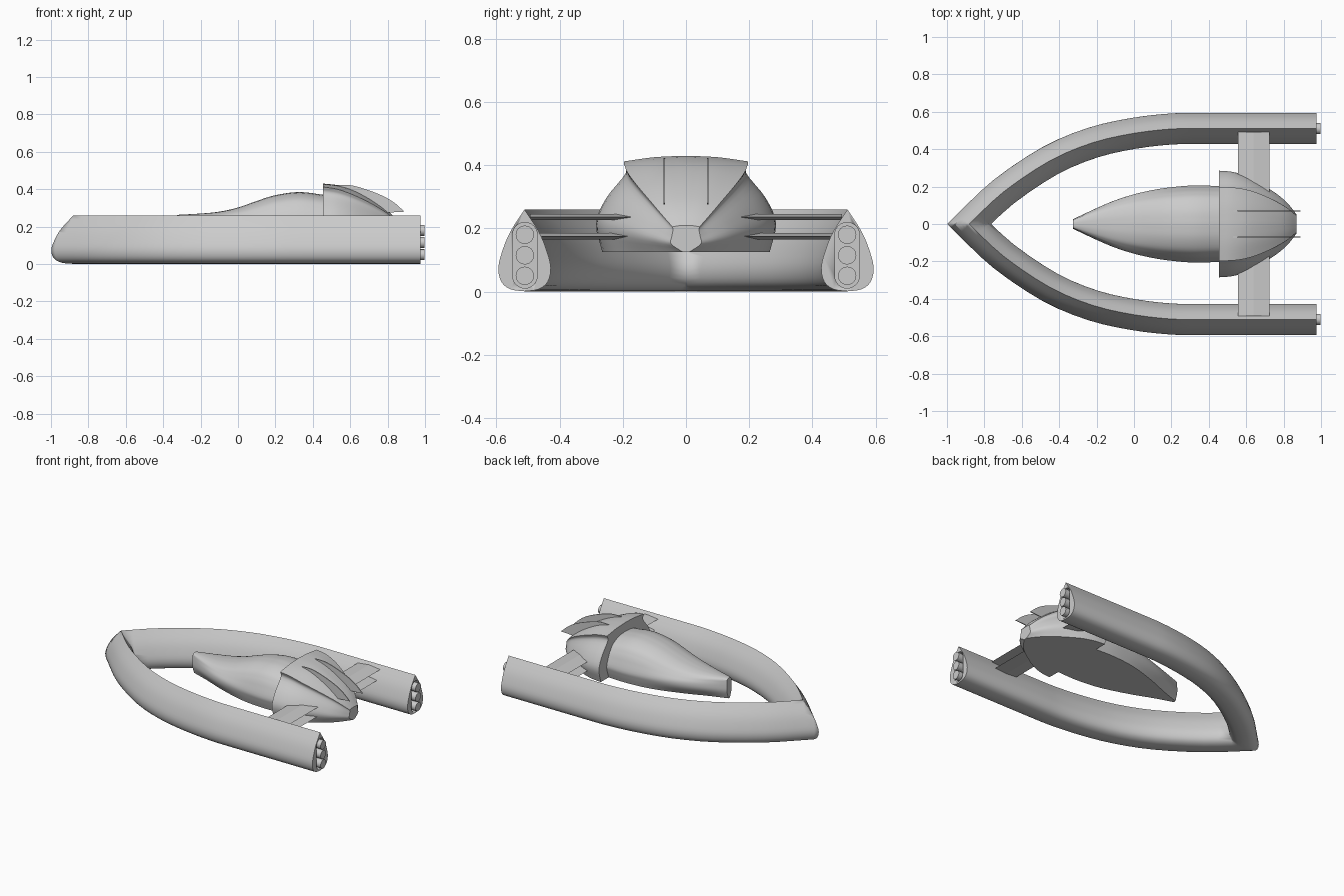
import bpy, bmesh, math
from mathutils import Vector

if "Cube" in bpy.data.objects:
    bpy.data.objects.remove(bpy.data.objects["Cube"])


def spline(pts, n):
    """Catmull-Rom through tuples, n steps per segment."""
    v = [Vector(p) for p in pts]
    v = [2 * v[0] - v[1]] + v + [2 * v[-1] - v[-2]]
    out = []
    for i in range(1, len(v) - 2):
        a, b, c, d = v[i - 1:i + 3]
        for k in range(n):
            t = k / n
            out.append(0.5 * (2 * b + (c - a) * t + (2 * a - 5 * b + 4 * c - d) * t**2
                              + (3 * b - a - 3 * c + d) * t**3))
    return out + [v[-2]]


def finish(name, bm, angle=35):
    bmesh.ops.recalc_face_normals(bm, faces=bm.faces)
    me = bpy.data.meshes.new(name)
    bm.to_mesh(me)
    bm.free()
    ob = bpy.data.objects.new(name, me)
    bpy.context.collection.objects.link(ob)
    bpy.ops.object.select_all(action='DESELECT')
    ob.select_set(True)
    bpy.context.view_layer.objects.active = ob
    bpy.ops.object.shade_smooth_by_angle(angle=math.radians(angle))
    return ob


def loft(rings):
    """Skin closed rings and cap both ends."""
    bm = bmesh.new()
    vs = [[bm.verts.new(p) for p in r] for r in rings]
    n = len(vs[0])
    for a, b in zip(vs, vs[1:]):
        for i in range(n):
            j = (i + 1) % n
            bm.faces.new((a[i], a[j], b[j], b[i]))
    bm.faces.new(vs[0])
    bm.faces.new(vs[-1])
    return bm


def prism(name, outline, y0, y1):
    """Extrude an (x, z) outline along y."""
    return finish(name, loft([[(x, y, z) for x, z in outline] for y in (y0, y1)]), 10)


def mirror(ob):
    m = ob.modifiers.new("mirror", 'MIRROR')
    m.use_axis = (False, True, False)
    m.merge_threshold = 0.0005
    return ob


def full_ring(x, half):
    """Half section from bottom (y > 0) to top centre, mirrored in y."""
    return [(x, p[0], p[1]) for p in half] + [(x, -p[0], p[1]) for p in half[-2::-1]]


# Swept side hulls meeting at the bow
right = [(0.045, 0.19), (0.07, 0.13), (0.083, 0.075), (0.073, 0.03), (0.043, 0.007), (0, 0.001)]
half = spline([(0, 0.26)] + right, 3)
section = [tuple(p) for p in half] + [(-p[0], p[1]) for p in half[-2:0:-1]]
path = spline([(-1.07, -0.2), (-0.98, -0.1), (-0.88, 0), (-0.7, 0.17), (-0.45, 0.338),
               (-0.22, 0.435), (0, 0.485), (0.2, 0.508), (0.35, 0.511)], 3)
path.append(Vector((0.975, 0.511)))
rings = []
for i, p in enumerate(path):
    t = (path[min(i + 1, len(path) - 1)] - path[max(i - 1, 0)]).normalized()
    if i >= len(path) - 2:
        t = Vector((1, 0))
    rings.append([(p.x - t.y * d, p.y + t.x * d, z) for d, z in section])
bm = loft(rings)
bmesh.ops.bisect_plane(bm, geom=bm.verts[:] + bm.edges[:] + bm.faces[:], dist=1e-5,
                       plane_co=(0, 0, 0), plane_no=(0, 1, 0), clear_inner=True)
hull = mirror(finish("side_hulls", bm))

# Engine recess in each stern face
slot = []
for k in range(26):
    a = math.pi * k / 12 if k < 13 else math.pi * (k - 1) / 12
    slot.append((0.51 + 0.039 * math.cos(a), (0.18 if k < 13 else 0.05) + 0.039 * math.sin(a)))
cutter = mirror(finish("engine_recess_cutter", loft([[(x, y, z) for y, z in slot] for x in (0.945, 1.05)])))
cutter.hide_render = True
cutter.hide_set(True)
cut = hull.modifiers.new("recess", 'BOOLEAN')
cut.object = cutter
cut.solver = 'EXACT'

# Engine nozzles
for side in (-1, 1):
    for z in (0.05, 0.115, 0.18):
        ring = [(0.51 * side + 0.029 * math.cos(k * math.pi / 12), z + 0.029 * math.sin(k * math.pi / 12))
                for k in range(24)]
        finish("engine_nozzle", loft([[(x, y, zz) for y, zz in ring] for x in (0.94, 0.998)]))

# Forward fuselage: x, half width, bottom half width, shoulder z, top z
rings = []
for x, w, b, s, t in spline([(-0.325, 0.025, 0.008, 0.255, 0.263), (-0.2, 0.083, 0.05, 0.248, 0.27),
                             (-0.1, 0.125, 0.09, 0.245, 0.28), (0, 0.157, 0.125, 0.25, 0.302),
                             (0.1, 0.18, 0.155, 0.265, 0.337), (0.2, 0.195, 0.175, 0.285, 0.368),
                             (0.33, 0.205, 0.185, 0.295, 0.385), (0.47, 0.2, 0.18, 0.285, 0.368)], 4):
    lower = spline([(b, 0.125), (w * 0.98, 0.175), (w, 0.215), (w * 0.86, s)], 4)
    upper = spline([(w * 0.86, s), (w * 0.68, s + (t - s) * 0.55), (w * 0.36, s + (t - s) * 0.9), (0, t)], 4)
    rings.append(full_ring(x, lower + upper[1:]))
finish("forward_fuselage", loft(rings))

# Rear shell with flared roof: x, half width, bottom half width, roof edge y, roof edge z, top z
rings = []
for x, w, b, c, e, t in spline([(0.455, 0.285, 0.265, 0.197, 0.412, 0.43), (0.53, 0.278, 0.255, 0.195, 0.4, 0.422),
                                (0.61, 0.252, 0.228, 0.182, 0.372, 0.4), (0.7, 0.203, 0.175, 0.15, 0.33, 0.355),
                                (0.78, 0.148, 0.118, 0.11, 0.283, 0.302), (0.83, 0.1, 0.065, 0.078, 0.245, 0.258),
                                (0.87, 0.047, 0.01, 0.043, 0.205, 0.21)], 4):
    h = e - 0.125
    lower = spline([(b, 0.125), (w, 0.125 + h * 0.32), (c + (w - c) * 0.62, 0.125 + h * 0.6),
                    (c - 0.006 * h / 0.287, 0.125 + h * 0.87), (c, e)], 4)
    upper = spline([(c, e), (c * 0.5, e + (t - e) * 0.75), (0, t)], 4)
    rings.append(full_ring(x, lower + upper[1:]))
finish("rear_shell", loft(rings))

# Twin roof fins
top = [tuple(p) for p in spline([(0.53, 0.422), (0.62, 0.418), (0.75, 0.375), (0.83, 0.332), (0.89, 0.28)], 4)]
for side in (-1, 1):
    prism("roof_fin", top + [(0.8, 0.275), (0.7, 0.33), (0.6, 0.375)], side * 0.069 - 0.003, side * 0.069 + 0.003)

# Paired struts joining the fuselage to the hulls
for side in (-1, 1):
    for z in (0.175, 0.236):
        prism("hull_strut", [(0.555, z), (0.64, z + 0.01), (0.725, z), (0.64, z - 0.01)], side * 0.12, side * 0.493)
